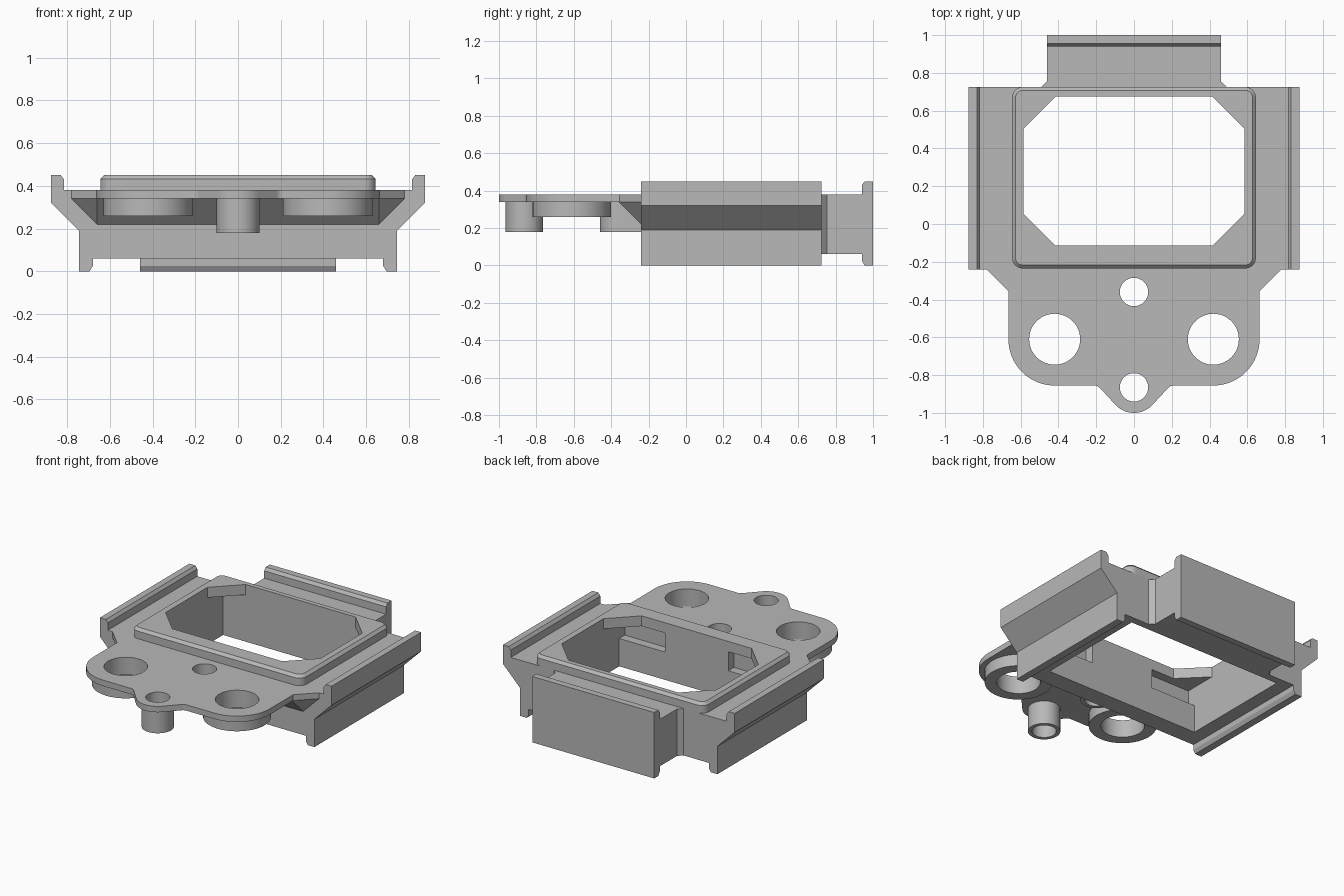
import bpy, bmesh, math
from mathutils import Vector

if "Cube" in bpy.data.objects:
    bpy.data.objects.remove(bpy.data.objects["Cube"], do_unlink=True)

grey = bpy.data.materials.new("plain grey")
grey.use_nodes = True
grey.diffuse_color = (0.48, 0.48, 0.48, 1)
grey.node_tree.nodes["Principled BSDF"].inputs["Base Color"].default_value = grey.diffuse_color


def finish(name, bm):
    bmesh.ops.recalc_face_normals(bm, faces=bm.faces)
    mesh = bpy.data.meshes.new(name)
    bm.to_mesh(mesh)
    bm.free()
    mesh.materials.append(grey)
    obj = bpy.data.objects.new(name, mesh)
    bpy.context.collection.objects.link(obj)
    return obj


def prism(name, outline, start, end, axis="z"):
    """Extrude a 2D outline along an axis; x takes (y, z), y takes (x, z), z takes (x, y)."""
    place = {"x": lambda a, b, c: (c, a, b),
             "y": lambda a, b, c: (a, c, b),
             "z": lambda a, b, c: (a, b, c)}[axis]
    bm = bmesh.new()
    face = bm.faces.new([bm.verts.new(place(a, b, start)) for a, b in outline])
    extruded = bmesh.ops.extrude_face_region(bm, geom=[face], use_keep_orig=True)["geom"]
    shift = Vector(place(0, 0, end - start))
    for v in extruded:
        if isinstance(v, bmesh.types.BMVert):
            v.co += shift
    return finish(name, bm)


def arc(cx, cy, r, a0, a1, n):
    angles = [math.radians(a0 + (a1 - a0) * i / n) for i in range(n + 1)]
    return [(cx + r * math.cos(a), cy + r * math.sin(a)) for a in angles]


def circle(cx, cy, r):
    return arc(cx, cy, r, 0, 360, 48)[:-1]


def mirrored(half):
    """Complete a right-hand outline by reflecting it across x = 0."""
    return half + [(-x, y) for x, y in reversed(half) if abs(x) > 1e-6]


def rect(x0, x1, y0, y1):
    return [(x0, y0), (x1, y0), (x1, y1), (x0, y1)]


def cut(obj, outline, z0, z1):
    cutter = prism("cutter", outline, z0, z1)
    mod = obj.modifiers.new("cut", "BOOLEAN")
    mod.operation, mod.solver, mod.object = "DIFFERENCE", "EXACT", cutter
    bpy.context.view_layer.objects.active = obj
    bpy.ops.object.modifier_apply(modifier=mod.name)
    bpy.data.objects.remove(cutter, do_unlink=True)


parts = []
FRONT, BACK, FLOOR, DECK, TOP = -0.24, 0.725, 0.06, 0.38, 0.45
WIN_X, WIN_FRONT, WIN_BACK = 0.585, -0.115, 0.675

# Frame body with flared side rails, hooked at top and bottom
half = [(0.68, FLOOR), (0.68, 0.025), (0.695, 0), (0.745, 0), (0.745, 0.19),
        (0.875, 0.32), (0.875, TOP), (0.83, TOP), (0.815, 0.43), (0.815, DECK)]
body = prism("frame_body", mirrored(half), FRONT, BACK, "y")
cut(body, rect(-WIN_X, WIN_X, WIN_FRONT, WIN_BACK), -0.1, 0.6)
for x0, x1 in ((-WIN_X, -0.24), (0.24, WIN_X)):
    cut(body, rect(x0, x1, -0.175, WIN_FRONT + 0.01), 0.25, 0.6)
parts.append(body)

# Back rail with the same hooked edge, and its corner fillets
back = [(BACK, FLOOR), (0.94, FLOOR), (0.94, 0.025), (0.955, 0), (1, 0),
        (1, TOP), (0.955, TOP), (0.94, 0.43), (0.94, DECK), (BACK, DECK)]
parts.append(prism("back_rail", back, -0.46, 0.46, "x"))
for side, name in ((1, "left"), (-1, "right")):
    fillet = [(side * 0.46, BACK), (side * 0.49, BACK), (side * 0.46, BACK + 0.03)]
    parts.append(prism("back_fillet_" + name, fillet, FLOOR, DECK))

# Raised rim with a bevelled top edge and an octagonal window
def rounded(inset):
    x, y0, y1, r = 0.645, -0.235, BACK, 0.055
    pts = []
    for cx, cy, a in ((x - r, y1 - r, 0), (r - x, y1 - r, 90),
                      (r - x, y0 + r, 180), (x - r, y0 + r, 270)):
        pts += arc(cx, cy, r - inset, a, a + 90, 8)
    return pts


bm = bmesh.new()
rings = [[bm.verts.new((x, y, z)) for x, y in rounded(inset)]
         for z, inset in ((DECK, 0), (0.432, 0), (TOP, 0.018))]
for low, high in zip(rings, rings[1:]):
    for i in range(len(low)):
        j = (i + 1) % len(low)
        bm.faces.new((low[i], low[j], high[j], high[i]))
bm.faces.new(rings[0])
bm.faces.new(rings[-1])
rim = finish("window_rim", bm)
c = 0.17
window = mirrored([(WIN_X - c, WIN_FRONT), (WIN_X, WIN_FRONT + c),
                   (WIN_X, WIN_BACK - c), (WIN_X - c, WIN_BACK)])
cut(rim, window, 0.2, 0.6)
parts.append(rim)

# Front mounting plate
HOLES = ((0.42, -0.61, 0.135), (-0.42, -0.61, 0.135), (0, -0.36, 0.075), (0, -0.865, 0.075))
half = [(0.78, FRONT), (0.665, -0.355)] + arc(0.42, -0.61, 0.245, 0, -90, 16)
half += arc(0.21, -0.895, 0.04, 90, 135, 4) + arc(0, -0.865, 0.135, -45, -90, 8)
plate = prism("mounting_plate", mirrored(half), 0.34, DECK)
for x, y, r in HOLES:
    cut(plate, circle(x, y, r), 0.2, 0.6)
parts.append(plate)

# Sloped brace joining the plate to the frame
bm = bmesh.new()
for x, y, z in ((0.78, FRONT, 0.34), (0.66, FRONT, 0.22), (0.66, -0.36, 0.34)):
    for s in (1, -1):
        bm.verts.new((s * x, y, z))
bmesh.ops.convex_hull(bm, input=bm.verts)
bmesh.ops.dissolve_limit(bm, angle_limit=0.01, verts=bm.verts, edges=bm.edges)
brace = finish("plate_brace", bm)
cut(brace, circle(*HOLES[2]), 0.1, 0.6)
parts.append(brace)

# Sockets under the plate holes; the rear one runs back into the frame
def socket(name, outline, hole, bottom):
    obj = prism(name, outline, bottom, 0.34)
    cut(obj, circle(*hole), 0.1, 0.6)
    parts.append(obj)


socket("large_socket_left", circle(0.42, -0.61, 0.21), HOLES[0], 0.26)
socket("large_socket_right", circle(-0.42, -0.61, 0.21), HOLES[1], 0.26)
socket("rear_post", [(0.1, FRONT), (-0.1, FRONT)] + arc(0, -0.36, 0.1, 180, 360, 24),
       HOLES[2], 0.18)
socket("front_post", circle(0, -0.865, 0.1), HOLES[3], 0.18)

# Smooth shading on curved walls only
bpy.ops.object.select_all(action="DESELECT")
for obj in parts:
    obj.select_set(True)
bpy.context.view_layer.objects.active = body
bpy.ops.object.shade_smooth_by_angle(angle=math.radians(30))
